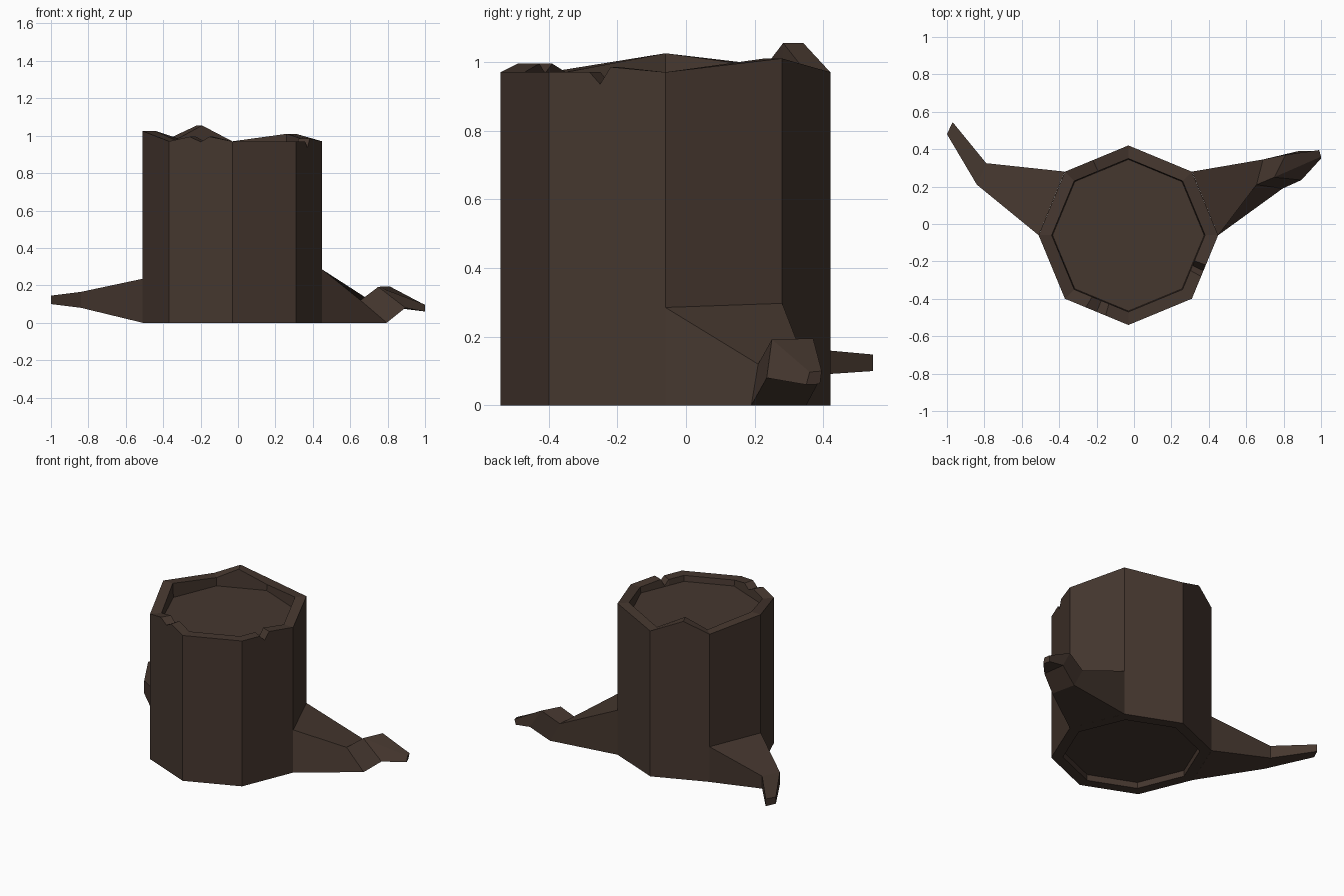
import bpy, bmesh, math

if "Cube" in bpy.data.objects:
    bpy.data.objects.remove(bpy.data.objects["Cube"])

bark = bpy.data.materials.new("dark brown bark")
bark.diffuse_color = (0.060, 0.038, 0.028, 1)
bark.use_nodes = True
bark.node_tree.nodes["Principled BSDF"].inputs["Base Color"].default_value = bark.diffuse_color

CX, CY = -0.03, -0.06


def oct_point(t, r):
    """Point at fraction t around an octagon whose corner 0 faces the front."""
    k, f = int(t), t - int(t)
    a, b = [math.radians(-90 + 45 * i) for i in (k, k + 1)]
    return (CX + r * (math.cos(a) * (1 - f) + math.cos(b) * f),
            CY + r * (math.sin(a) * (1 - f) + math.sin(b) * f))


def loft(name, rings):
    """Skin closed rings of equal length and cap both ends."""
    bm = bmesh.new()
    vs = [[bm.verts.new(p) for p in ring] for ring in rings]
    n = len(rings[0])
    for lo, hi in zip(vs, vs[1:]):
        for i in range(n):
            j = (i + 1) % n
            bm.faces.new((lo[i], lo[j], hi[j], hi[i]))
    bm.faces.new(vs[0][::-1])
    bm.faces.new(vs[-1])
    bmesh.ops.recalc_face_normals(bm, faces=bm.faces)
    me = bpy.data.meshes.new(name)
    bm.to_mesh(me)
    bm.free()
    me.materials.append(bark)
    bpy.context.collection.objects.link(bpy.data.objects.new(name, me))


# Trunk: jagged rim given as (corner fraction, height), recessed at both ends
rim = [(0, .97), (1, .97), (1.35, .97), (1.44, .935), (1.53, .985), (2, .97),
       (3, 1.01), (4, .97), (4.56, 1.055), (5, .985), (6, 1.025), (7, .97),
       (7.33, .995), (7.5, .967), (7.64, .995)]


def ring(r, z=None):
    return [(*oct_point(t, r), h if z is None else z) for t, h in rim]


loft("trunk", [ring(.41, .04), ring(.41, 0), ring(.48, 0),
               ring(.48), ring(.41), ring(.405, .932)])

# Roots: rings of top front, top back, bottom back, bottom front
loft("right_root", [
    [(.45, -.06, .285), (.31, .28, .297), (.31, .28, 0), (.45, -.06, 0)],
    [(.655, .21, .12), (.69, .345, .13), (.76, .35, 0), (.795, .19, 0)],
    [(.75, .25, .192), (.81, .37, .195), (.88, .39, .075), (.895, .235, .08)],
    [(1, .36, .097), (.99, .395, .1), (.985, .39, .062), (1, .35, .06)],
])
loft("left_root", [
    [(-.51, -.06, .235), (-.37, .28, .235), (-.37, .28, 0), (-.51, -.06, 0)],
    [(-.84, .21, .165), (-.79, .325, .168), (-.79, .325, .085), (-.84, .21, .08)],
    [(-1, .48, .145), (-.97, .545, .148), (-.97, .545, .1), (-1, .48, .1)],
])
